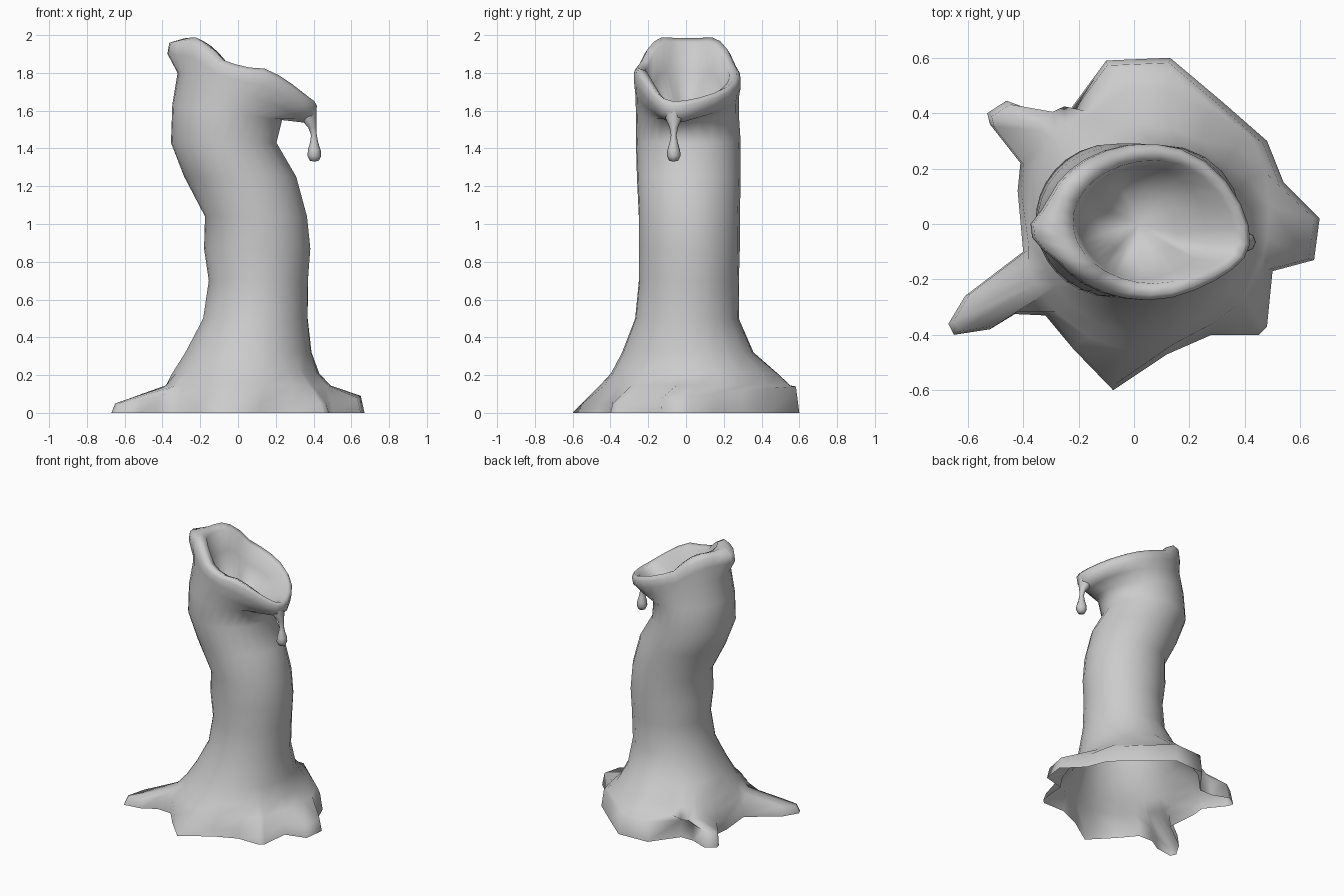
import bpy, bmesh
from math import sin, cos, pi, atan2, exp, hypot

if "Cube" in bpy.data.objects:
    bpy.data.objects.remove(bpy.data.objects["Cube"])

# Root outline on the ground, counterclockwise: x, y, height of the edge
FOOT = [(.67, .02, .09), (.54, .15, .10), (.48, .30, .12), (.32, .44, .13),
        (.13, .60, .14), (-.10, .59, .14), (-.24, .40, .12), (-.34, .40, .13),
        (-.46, .445, .11), (-.53, .40, .10), (-.52, .36, .10), (-.41, .22, .08),
        (-.42, .12, .07), (-.40, -.10, .08), (-.61, -.26, .07), (-.67, -.36, .05),
        (-.65, -.40, .05), (-.52, -.38, .07), (-.43, -.325, .09), (-.32, -.33, .09),
        (-.22, -.45, .05), (-.075, -.60, .02), (.12, -.47, .04), (.28, -.40, .06),
        (.45, -.40, .05), (.48, -.37, .05), (.50, -.17, .08), (.65, -.13, .08)]

# Trunk rings: z, x min, x max, y min, y max
TRUNK = [(.145, -.42, .49, -.46, .56), (.21, -.36, .43, -.40, .49),
         (.32, -.28, .39, -.34, .36),
         (.50, -.185, .37, -.27, .28), (.70, -.155, .372, -.25, .28),
         (.87, -.18, .385, -.25, .285), (1.04, -.175, .367, -.25, .285),
         (1.25, -.285, .31, -.26, .29), (1.43, -.355, .205, -.265, .29)]

# Mouth rings: z left, z right, x min, x max, y min, y max
MOUTH = [(1.63, 1.55, -.348, .235, -.265, .28), (1.80, 1.56, -.32, .35, -.268, .28),
         (1.90, 1.585, -.325, .41, -.275, .29), (1.96, 1.625, -.315, .42, -.275, .29),
         (1.985, 1.65, -.275, .405, -.255, .27), (1.96, 1.64, -.22, .37, -.215, .23),
         (1.80, 1.59, -.20, .27, -.20, .21), (1.60, 1.56, -.12, .16, -.11, .12)]

# Rise of the rim above a straight tilt, along the mouth: position, front, back
RISE = [(0, 0, 0), (.08, .03, .03), (.17, .02, .02), (.3, -.025, -.03),
        (.5, .01, -.02), (.65, .055, -.01), (.85, .035, -.005), (1, 0, 0)]


def rise(t, s):
    for (t0, f0, b0), (t1, f1, b1) in zip(RISE, RISE[1:]):
        if t <= t1:
            u = (t - t0) / (t1 - t0)
            w = (1 + s) / 2
            return (f0 + (f1 - f0) * u) * (1 - w) + (b0 + (b1 - b0) * u) * w
    return 0


def loft(bm, rings):
    loops = [[bm.verts.new(p) for p in r] for r in rings]
    for a, b in zip(loops, loops[1:]):
        for i in range(len(a)):
            j = (i + 1) % len(a)
            bm.faces.new((a[i], a[j], b[j], b[i]))
    return loops


def cap(bm, loop, point):
    v = bm.verts.new(point)
    for i in range(len(loop)):
        bm.faces.new((loop[i], loop[(i + 1) % len(loop)], v))


def finish(bm, name):
    me = bpy.data.meshes.new(name)
    bm.to_mesh(me)
    bm.free()
    for p in me.polygons:
        p.use_smooth = True
    ob = bpy.data.objects.new(name, me)
    bpy.context.collection.objects.link(ob)
    return ob


def even_out(a):
    n = len(a)
    get = lambda i: a[i % n] + 2 * pi * (i // n)
    return [(get(i - 1) + 2 * get(i) + get(i + 1)) / 4 for i in range(n)]


# Hollow trunk with open base, flared roots and tilted mouth
angles = [atan2(y, x) % (2 * pi) for x, y, h in FOOT]
rings = [[(x, y, 0) for x, y, h in FOOT],
         [(x * .97, y * .97, h) for x, y, h in FOOT]]
for k, (z, x0, x1, y0, y1) in enumerate(TRUNK):
    ring = []
    for a, (fx, fy, h) in zip(angles, FOOT):
        x = (x0 + x1) / 2 + (x1 - x0) / 2 * cos(a)
        y = (y0 + y1) / 2 + (y1 - y0) / 2 * sin(a)
        # keep the lowest rings inside the foot outline
        f = min(1, (.94 - .04 * k) * hypot(fx, fy) / hypot(x, y)) if k < 2 else 1
        ring.append((x * f, y * f, z))
    rings.append(ring)
    if k > 0:
        for _ in range(4):
            angles = even_out(angles)
for k, (zl, zr, x0, x1, y0, y1) in enumerate(MOUTH):
    ring = []
    for a in angles:
        c, s = cos(a), sin(a)
        t = (1 + c) / 2
        x = x0 + (x1 - x0) * t
        # narrow the mouth toward the pouring lip
        y = (y0 + y1) / 2 + (y1 - y0) / 2 * s * (1 - .15 * max(0, c) ** 2)
        y -= .06 * max(0, c) ** 4
        z = zl + (zr - zl) * t + rise(t, s) * min(1, k / 3)
        # pouring lip sags underneath
        if k in (1, 2):
            z -= .025 * max(0, c) ** 12
        # small nub on the high side
        if k in (2, 3) and c < 0:
            x -= .05 * exp(-((y + .03) / .075) ** 4)
        ring.append((x, y, z))
    rings.append(ring)
bm = bmesh.new()
loops = loft(bm, rings)
cap(bm, loops[-1], (.02, 0, 1.54))
finish(bm, "hollow_trunk")

# Drip hanging from the lip: x, z, radius
DRIP = [(.365, 1.615, .05), (.372, 1.56, .044), (.394, 1.51, .022), (.402, 1.47, .015),
        (.403, 1.43, .022), (.404, 1.39, .034), (.404, 1.36, .036), (.404, 1.335, .024)]
bm = bmesh.new()
loops = loft(bm, [[(x + r * cos(i * pi / 4), -.065 - r * sin(i * pi / 4), z)
                   for i in range(8)] for x, z, r in DRIP])
cap(bm, loops[-1], (.404, -.065, 1.33))
finish(bm, "drip")
